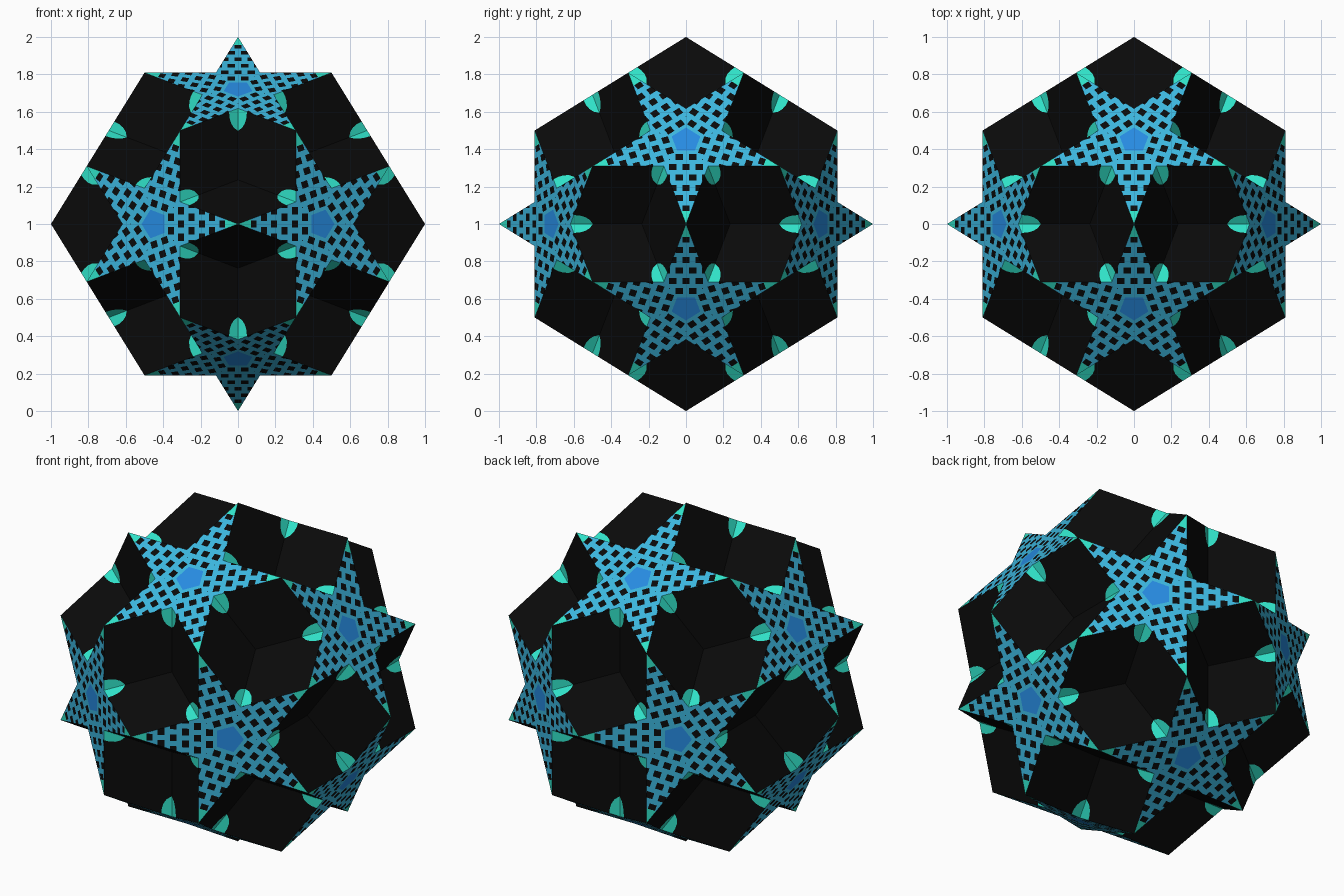
import bpy, bmesh, math
from mathutils import Vector, Matrix

if "Cube" in bpy.data.objects:
    bpy.data.objects.remove(bpy.data.objects["Cube"])

PHI = (1 + 5 ** 0.5) / 2
LIFT = Vector((0, 0, 1))


def material(name, rgb):
    m = bpy.data.materials.new(name)
    m.diffuse_color = (*rgb, 1)
    m.use_nodes = True
    m.node_tree.nodes["Principled BSDF"].inputs["Base Color"].default_value = m.diffuse_color
    return m


MATS = [material("black", (0.003, 0.003, 0.003)),
        material("cyan", (0.045, 0.47, 0.73)),
        material("deep blue", (0.02, 0.26, 0.76)),
        material("teal", (0.03, 0.76, 0.58))]
BLACK, CYAN, BLUE, TEAL = range(4)


def cyclic(a, b, c):
    """All sign changes and cyclic shifts of one point."""
    pts = set()
    for i in (1, -1):
        for j in (1, -1):
            for k in (1, -1):
                p = (a * i + 0.0, b * j + 0.0, c * k + 0.0)
                pts |= {p, p[1:] + p[:1], p[2:] + p[:2]}
    return [Vector(p) for p in sorted(pts)]


def build(name, verts, faces, mats):
    me = bpy.data.meshes.new(name)
    me.from_pydata([v + LIFT for v in verts], [], faces)
    for m in MATS:
        me.materials.append(m)
    for poly, m in zip(me.polygons, mats):
        poly.material_index = m
    ob = bpy.data.objects.new(name, me)
    bpy.context.collection.objects.link(ob)
    return ob


# Star tips, star centres and the axes of the three-sided hollows
tips = cyclic(1, 0, 0) + cyclic(0.5, 0.5 / PHI, PHI / 2)
centres = [c.normalized() * 0.85065 for c in cyclic(1, PHI, 0)]
axes = [a.normalized() for a in cyclic(1, 1, 1) + cyclic(PHI, 1 / PHI, 0)]

# One star ray, flat: s runs from the star centre to the tip, t across it
R = 0.52573
r = R / PHI ** 2
ray = bmesh.new()
ang = math.radians(36)
ray.faces.new([ray.verts.new(p) for p in (
    (0, 0, 0), (r * math.cos(ang), -r * math.sin(ang), 0),
    (R, 0, 0), (r * math.cos(ang), r * math.sin(ang), 0))])


def cut(co, no):
    bmesh.ops.bisect_plane(ray, geom=ray.verts[:] + ray.edges[:] + ray.faces[:],
                           dist=1e-6, plane_co=co, plane_no=no)


ROWS = [0.085 + 0.065 * k for k in range(6)]
SIZE, STEP = 0.037, 0.07
for s in [0.065, 0.443] + ROWS + [a + SIZE for a in ROWS]:
    cut((s, 0, 0), (1, 0, 0))
for k in range(-3, 4):
    for e in (-0.02, 0.02):
        cut((0, k * STEP / 2 + e, 0), (0, 1, 0))


def ray_colour(p):
    """Blue core, teal tip, staggered black squares between."""
    if p.x < 0.065:
        return BLUE
    if p.x > 0.443:
        return TEAL
    for k, a in enumerate(ROWS):
        if a < p.x < a + SIZE:
            t = p.y / STEP + (0.5 if k % 2 == 0 else 0)
            if abs(t - round(t)) * STEP < 0.02:
                return BLACK
    return CYAN


ray.verts.index_update()
ray_verts = [v.co.copy() for v in ray.verts]
ray_faces = [[v.index for v in f.verts] for f in ray.faces]
ray_mats = [ray_colour(f.calc_center_median()) for f in ray.faces]
flip = ray.faces[:][0].normal.z < 0
ray.free()

# Twelve five-pointed star panels
verts, faces, mats, notches = [], [], [], []
for c in centres:
    n = c.normalized()
    for tip in tips:
        if abs(tip.dot(n) - 0.85065) > 0.01:
            continue
        notches.append(c - (tip - c) / PHI ** 2)
        s = (tip - c).normalized()
        frame = Matrix((s, n.cross(s), n)).transposed()
        base = len(verts)
        verts += [c + frame @ p for p in ray_verts]
        faces += [[base + i for i in (f[::-1] if flip else f)] for f in ray_faces]
        mats += ray_mats
build("star_panels", verts, faces, mats)

# Twenty sunken hollows, three rhombic walls each, teal petals at the notches
verts, faces, mats = [], [], []


def add(points, axis, mat):
    a, b, c = points[0], points[1], points[-1]
    if (b - a).cross(c - a).dot(axis) < 0:
        points = points[::-1]
    base = len(verts)
    verts.extend(points)
    faces.append(list(range(base, base + len(points))))
    mats.append(mat)


PETAL = [(0.0182, 0.056), (0.05, 0.053), (0.078, 0.044), (0.102, 0.028), (0.12, 0)]
for u in axes:
    bottom = u * 0.66158
    corners = [t for t in tips if t.dot(u) > 0.92]
    near = sorted(notches, key=lambda q: -q.dot(u))[:3]
    for v in corners:
        for q in near:
            if (v - q).length > 0.4:
                continue
            e1 = (bottom - q).normalized()
            e2 = v - q
            e2 = (e2 - e1 * e2.dot(e1)).normalized()
            curve = [q + e1 * a + e2 * b for a, b in PETAL]
            add([q] + curve, u, TEAL)
            add([v] + curve + [bottom], u, BLACK)
build("hollows", verts, faces, mats)
